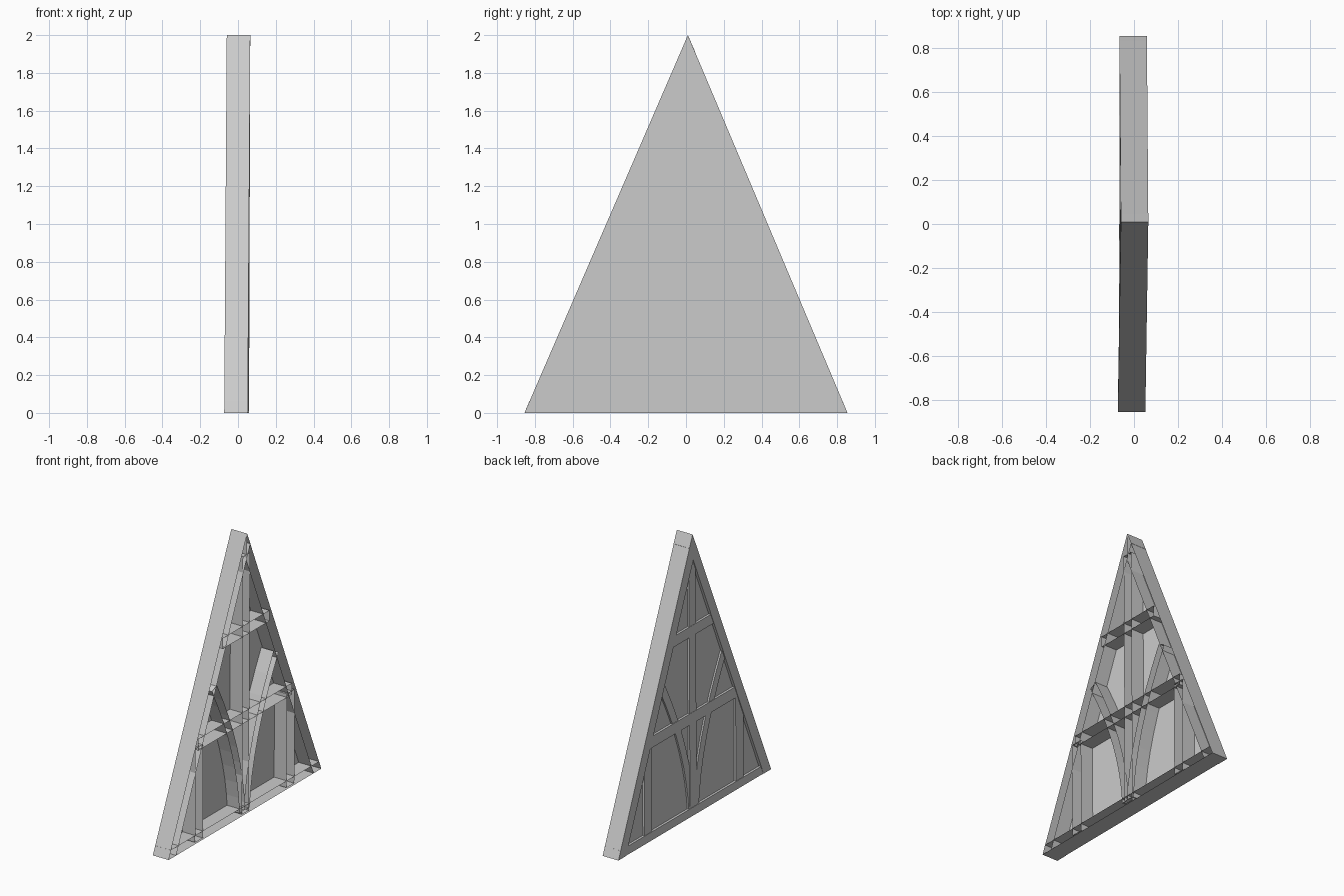
import bpy
import bmesh
from mathutils import Vector

cube = bpy.data.objects.get("Cube")
if cube:
    bpy.data.objects.remove(cube, do_unlink=True)

grey = bpy.data.materials.new("plain grey")
grey.use_nodes = True
colour = (0.6, 0.6, 0.6, 1)
grey.diffuse_color = colour
grey.node_tree.nodes["Principled BSDF"].inputs["Base Color"].default_value = colour

HALF, APEX = 0.855, (0.01, 2.0)


def lean(x, y, z):
    """The whole frame leans and twists very slightly."""
    return Vector((x + 0.005 * (z - 1) + 0.004 * y, y, z))


def finish(name, bm):
    bmesh.ops.recalc_face_normals(bm, faces=bm.faces[:])
    mesh = bpy.data.meshes.new(name)
    bm.to_mesh(mesh)
    bm.free()
    mesh.materials.append(grey)
    obj = bpy.data.objects.new(name, mesh)
    bpy.context.collection.objects.link(obj)


def hollow_beam(name, edge_a, edge_b, face_x, back_x=0.058):
    """Beam between two edge lines: closed at face_x, open at back_x."""
    bm = bmesh.new()
    rows = []
    for a, b in zip(edge_a, edge_b):
        rows.append([bm.verts.new(lean(x, *p)) for x, p in
                     ((back_x, a), (face_x, a), (face_x, b), (back_x, b))])
    for low, high in zip(rows, rows[1:]):
        for i in range(3):
            bm.faces.new((low[i], low[i + 1], high[i + 1], high[i]))
    bm.faces.new(rows[0])
    bm.faces.new(rows[-1])
    finish(name, bm)


def path_beam(name, path, width, face_x):
    """Beam of even width along a path of (y, z) points."""
    points = [Vector(p) for p in path]
    edge_a, edge_b = [], []
    for i, p in enumerate(points):
        along = points[min(i + 1, len(points) - 1)] - points[max(i - 1, 0)]
        side = Vector((-along.y, along.x)).normalized() * width / 2
        edge_a.append(p + side)
        edge_b.append(p - side)
    hollow_beam(name, edge_a, edge_b, face_x)


def curve(p0, p1, p2, steps=8):
    """Points on a quadratic arc."""
    a, b, c = Vector(p0), Vector(p1), Vector(p2)
    return [a * (1 - t) ** 2 + b * 2 * t * (1 - t) + c * t * t
            for t in (i / steps for i in range(steps + 1))]


# Infill panel
bm = bmesh.new()
for_panel = ((-HALF, 0), (HALF, 0), APEX)
sheets = [[bm.verts.new(lean(x, *p)) for p in for_panel]
          for x in (-0.045, -0.041)]
for sheet in sheets:
    bm.faces.new(sheet)
for i in range(3):
    j = (i + 1) % 3
    bm.faces.new((sheets[0][i], sheets[0][j], sheets[1][j], sheets[1][i]))
finish("infill_panel", bm)

# Rafters, the front one running past the other at the top
hollow_beam("front_rafter", [(-HALF, 0), APEX],
            [(-0.77, 0), (0.047, 1.915)], -0.0645, 0.06)
hollow_beam("back_rafter", [(HALF, 0), APEX],
            [(0.77, 0), (0.01, 1.80)], -0.0645, 0.06)

# Level timbers
hollow_beam("sill_beam", [(-HALF, 0), (HALF, 0)],
            [(-0.83, 0.06), (0.83, 0.06)], -0.062, 0.06)
path_beam("tie_beam", [(-0.525, 0.695), (0.525, 0.695)], 0.08, -0.061)
path_beam("collar_beam", [(-0.255, 1.315), (0.27, 1.315)], 0.075, -0.061)

# Upright timbers
path_beam("king_post", [(0.008, 0.01), (0.008, 1.85)], 0.075, -0.059)

for name, side in (("front", -1), ("back", 1)):
    path_beam(name + "_side_post",
              [(side * 0.512, 0.01), (side * 0.512, 0.68)], 0.085, -0.059)
    # Curved braces spreading from the foot of the king post
    path_beam(name + "_curved_brace",
              curve((side * 0.025, 0.03), (side * 0.05, 0.48),
                    (side * 0.345, 1.03)), 0.06, -0.057)
